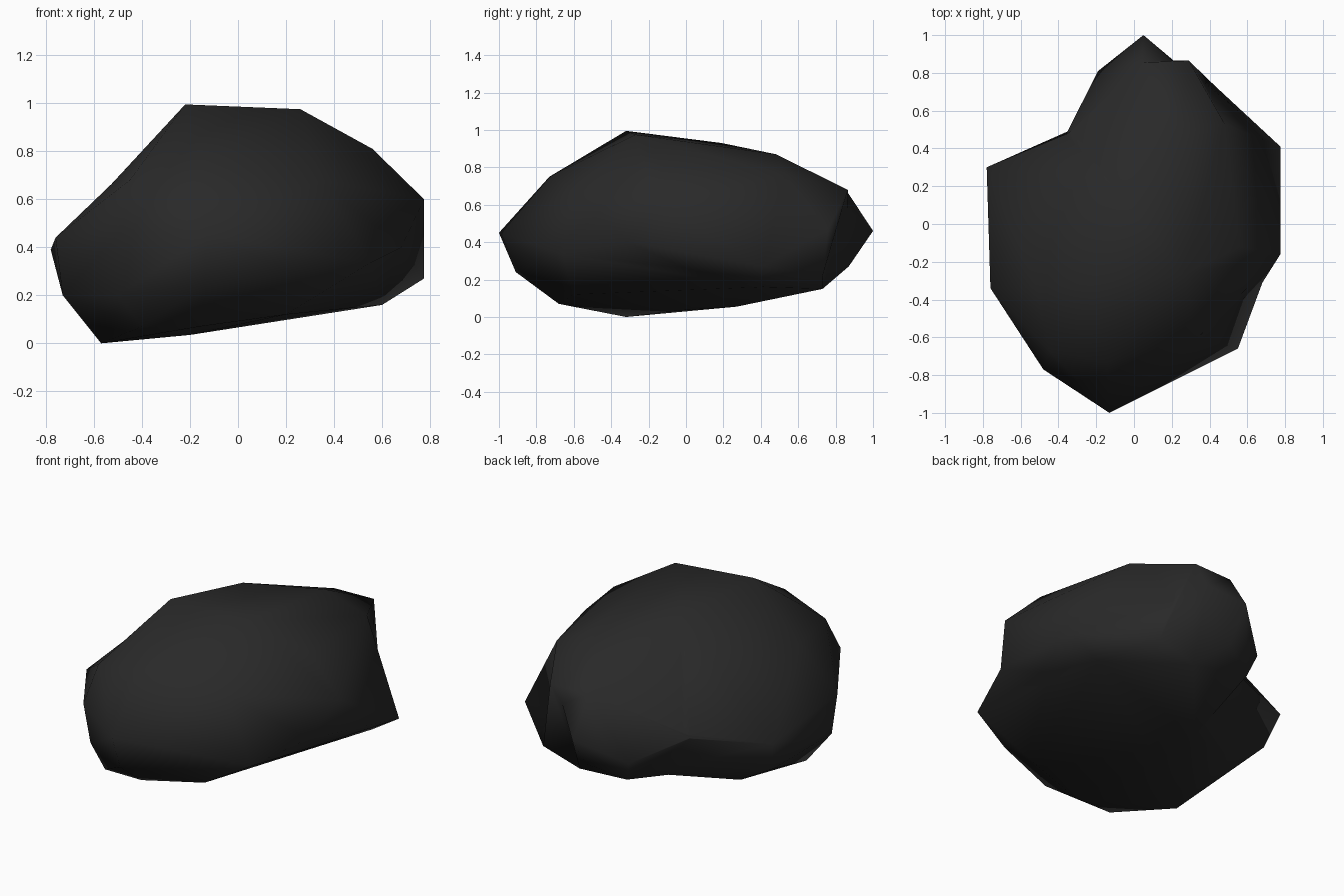
import bpy, bmesh
from mathutils import Vector
from mathutils.geometry import intersect_point_line

if "Cube" in bpy.data.objects:
    bpy.data.objects.remove(bpy.data.objects["Cube"])

stone = bpy.data.materials.new("charcoal stone")
stone.diffuse_color = (0.022, 0.022, 0.022, 1)
stone.use_nodes = True
stone.node_tree.nodes["Principled BSDF"].inputs["Base Color"].default_value = stone.diffuse_color


def dent(bm, near, to):
    """Split the edge closest to one point and pull the split to another."""
    near = Vector(near)

    def nearest(e):
        a, b = (v.co for v in e.verts)
        f = min(.9, max(.1, intersect_point_line(near, a, b)[1]))
        return (a.lerp(b, f) - near).length, f

    edge = min(bm.edges, key=lambda e: nearest(e)[0])
    tips = [v for f in edge.link_faces for v in f.verts if v not in edge.verts]
    new = bmesh.utils.edge_split(edge, edge.verts[0], nearest(edge)[1])[1]
    bmesh.ops.connect_verts(bm, verts=[new] + tips)
    new.co = to


def hull(name, corners, dents):
    """Chunk of rock wrapped around corner points, then dented."""
    bm = bmesh.new()
    for c in corners:
        bm.verts.new(c)
    res = bmesh.ops.convex_hull(bm, input=bm.verts[:])
    junk = {g for g in res["geom_interior"] + res["geom_unused"]
            if isinstance(g, bmesh.types.BMVert)}
    bmesh.ops.delete(bm, geom=list(junk), context='VERTS')
    bmesh.ops.triangulate(bm, faces=bm.faces[:])
    for near, to in dents:
        dent(bm, near, to)
    bmesh.ops.recalc_face_normals(bm, faces=bm.faces[:])
    me = bpy.data.meshes.new(name)
    bm.to_mesh(me)
    bm.free()
    me.materials.append(stone)
    ob = bpy.data.objects.new(name, me)
    bpy.context.collection.objects.link(ob)
    return ob


# crown, shared with the rear spur
crown = [(-.1, .19, .93), (.24, .48, .87), (.29, .865, .68)]
seam = [(.19, .73, .15), (-.2, .27, .055)]

# main boulder
boulder = hull("rock", crown + seam + [
    # top
    (-.22, -.32, .995), (.26, -.27, .975), (.56, -.12, .81), (.48, .53, .76),
    # right side
    (.775, -.16, .6), (.775, .41, .27), (.43, .73, .22), (.6, .41, .16),
    (.55, -.66, .335),
    # front
    (.24, -.8, .29), (-.13, -1, .45), (-.14, -.91, .24), (-.14, -.73, .75),
    (.34, -.6, .68), (-.45, -.67, .68), (-.48, -.77, .475), (-.5, -.675, .2),
    # left side
    (-.73, -.33, .2), (-.76, -.34, .44), (-.78, .3, .39), (-.73, .22, .2),
    # underside
    (-.4, -.68, .07), (-.16, -.68, .07), (.2, -.6, .12), (-.57, -.32, 0),
    (-.2, -.03, .035), (-.5, .2, .065), (.24, .3, .11)],
    dents=[((.48, .68, .5), (.36, .76, .47)),
           ((-.33, .54, .51), (-.36, .475, .4)),
           ((.67, -.38, .48), (.68, -.31, .4)),
           ((.66, -.12, .3), (.63, 0, .26)),
           ((-.52, -.33, .67), (-.52, -.33, .67))])

# overhanging spur at the back
spur = hull("rear_spur", crown + seam + [
    (.04, .855, .68), (.05, 1, .46), (-.19, .81, .31),
    (-.15, .77, .19), (-.36, .475, .38), (.05, .87, .27)],
    dents=[((.2, .91, .59), (.21, .865, .58))])

# fuse both into one rock
mod = boulder.modifiers.new("fuse", 'BOOLEAN')
mod.operation = 'UNION'
mod.solver = 'EXACT'
mod.object = spur
bpy.context.view_layer.objects.active = boulder
boulder.select_set(True)
bpy.ops.object.modifier_apply(modifier=mod.name)
bpy.data.objects.remove(spur)

# smooth shading over the low-poly form
for p in boulder.data.polygons:
    p.use_smooth = True
    p.material_index = 0
